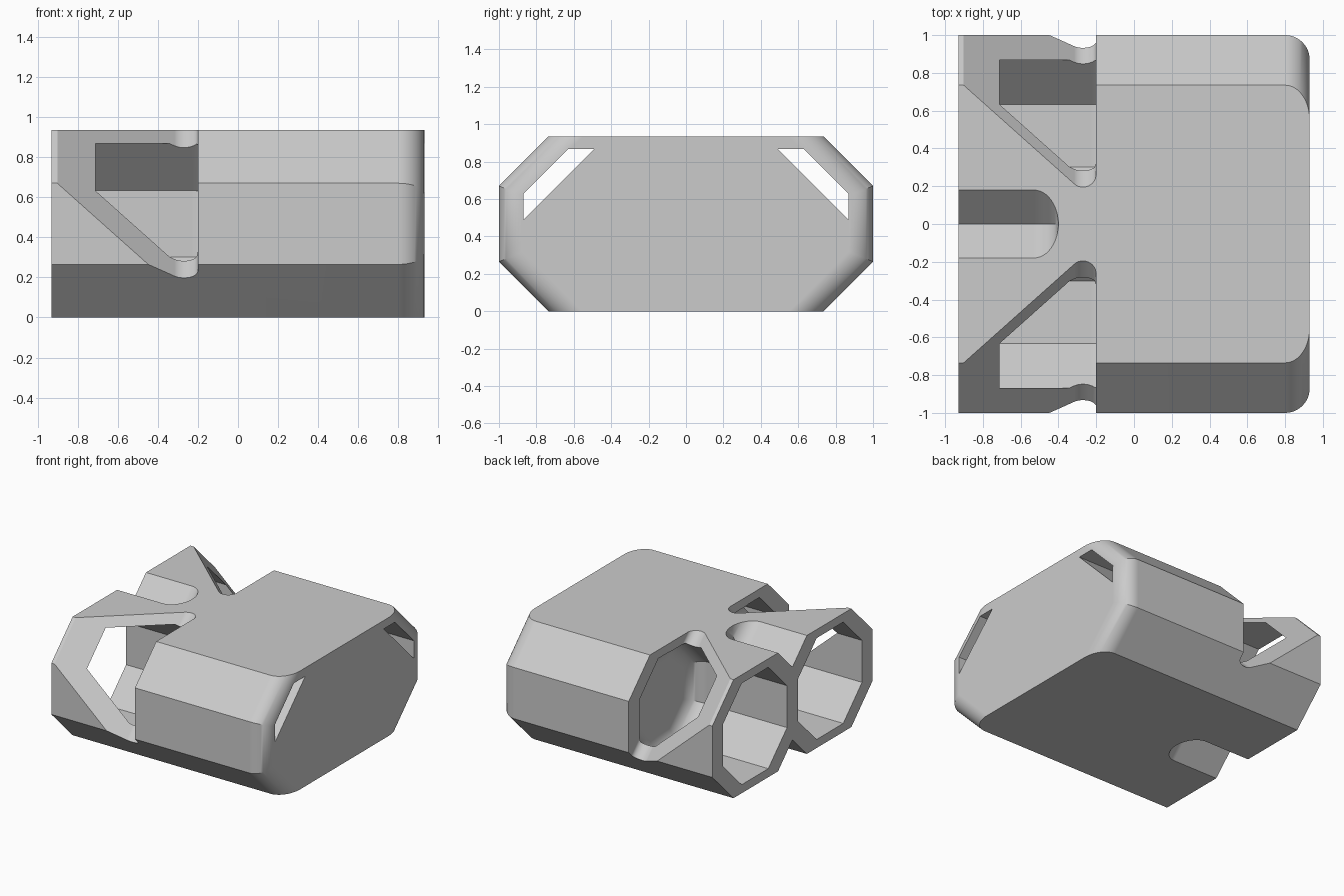
import bpy
import bmesh
from math import sin, cos, pi, sqrt, radians

if "Cube" in bpy.data.objects:
    bpy.data.objects.remove(bpy.data.objects["Cube"], do_unlink=True)

H = 0.935          # overall height
R = 0.13           # radius of the rounded ends
BACK, END = -0.93, 0.93
MID = H / 2        # bore centre, in both y and z
ROOT2 = sqrt(2)

grey = bpy.data.materials.new("light_grey")
grey.use_nodes = True
colour = (0.6, 0.6, 0.6, 1)
grey.diffuse_color = colour
grey.node_tree.nodes["Principled BSDF"].inputs["Base Color"].default_value = colour


def loft(name, rings):
    """Skin a closed solid through matching rings of points."""
    bm = bmesh.new()
    loops = [[bm.verts.new(p) for p in ring] for ring in rings]
    n = len(loops[0])
    for a, b in zip(loops, loops[1:]):
        for i in range(n):
            j = (i + 1) % n
            bm.faces.new((a[i], a[j], b[j], b[i]))
    bm.faces.new(loops[0])
    bm.faces.new(loops[-1])
    bmesh.ops.recalc_face_normals(bm, faces=bm.faces)
    mesh = bpy.data.meshes.new(name)
    bm.to_mesh(mesh)
    bm.free()
    mesh.materials.append(grey)
    obj = bpy.data.objects.new(name, mesh)
    bpy.context.collection.objects.link(obj)
    return obj


def rounded_loft(name, start, end, section):
    """Extrude section(inset) along x, closing it in over a radius at the end."""
    stations = [(start, 0)]
    for i in range(13):
        a = i / 12 * pi / 2
        stations.append((end - R + R * sin(a), R * (1 - cos(a))))
    return loft(name, [[(x, y, z) for y, z in section(d)] for x, d in stations])


def outer_section(d):
    w, s = 1 - d, 1.67 - d * ROOT2
    right = [(s - H, H), (w, s - w), (w, H - s + w), (s - H, 0)]
    return right + [(-y, z) for y, z in reversed(right)]


def bore_section(side):
    def section(d):
        r = (0.4 - d) / cos(pi / 8)
        angles = [(i + 0.5) * pi / 4 for i in range(8)]
        return [(side * (MID + r * cos(a)), MID + r * sin(a)) for a in angles]
    return section


def groove_section(flip):
    def section(d):
        w = 0.18 - d * ROOT2
        pts = [(-w - 0.05, H + 0.05), (w + 0.05, H + 0.05), (0, H - w)]
        return [(y, H - z if flip else z) for y, z in pts]
    return section


def window_cutter(side):
    """Sloping side opening, swept along the 45 degree edge direction."""
    profile = [(-0.2, 2.1), (-1.384, 2.1)]
    for i in range(13):
        a = radians(228.4 + 131.6 * i / 12)
        profile.append((-0.27 + 0.07 * cos(a), 1.2 + 0.07 * sin(a)))
    return loft("window_cutter", [[(x, side * (s + t) / 2, (s - t) / 2)
                                   for x, s in profile] for t in (-0.9, 1.2)])


def slit_cutter(side):
    pts = [(0.868, 0.49), (0.868, 0.63), (0.63, 0.868), (0.49, 0.868)]
    return loft("slit_cutter", [[(x, side * y, z) for y, z in pts]
                                for x in (-0.235, 1.0)])


# Main shell
body = rounded_loft("holder_body", BACK, END, outer_section)

# Bores, side windows, long slits and the grooves between the tubes
cutters = []
for side in (1, -1):
    cutters.append(rounded_loft("bore_cutter", -1.1, -0.1, bore_section(side)))
    cutters.append(slit_cutter(side))
    cutters.append(window_cutter(side))
for flip in (False, True):
    cutters.append(rounded_loft("groove_cutter", -1.1, -0.4, groove_section(flip)))

bpy.ops.object.select_all(action="DESELECT")
body.select_set(True)
bpy.context.view_layer.objects.active = body
for cutter in cutters:
    mod = body.modifiers.new("cut", "BOOLEAN")
    mod.operation = "DIFFERENCE"
    mod.solver = "EXACT"
    mod.object = cutter
    bpy.ops.object.modifier_apply(modifier=mod.name)
    bpy.data.objects.remove(cutter, do_unlink=True)

# Smooth the rounded ends, keep the facets crisp
bpy.ops.object.shade_smooth_by_angle(angle=radians(30))
normals = body.modifiers.new("weighted_normals", "WEIGHTED_NORMAL")
normals.keep_sharp = True
